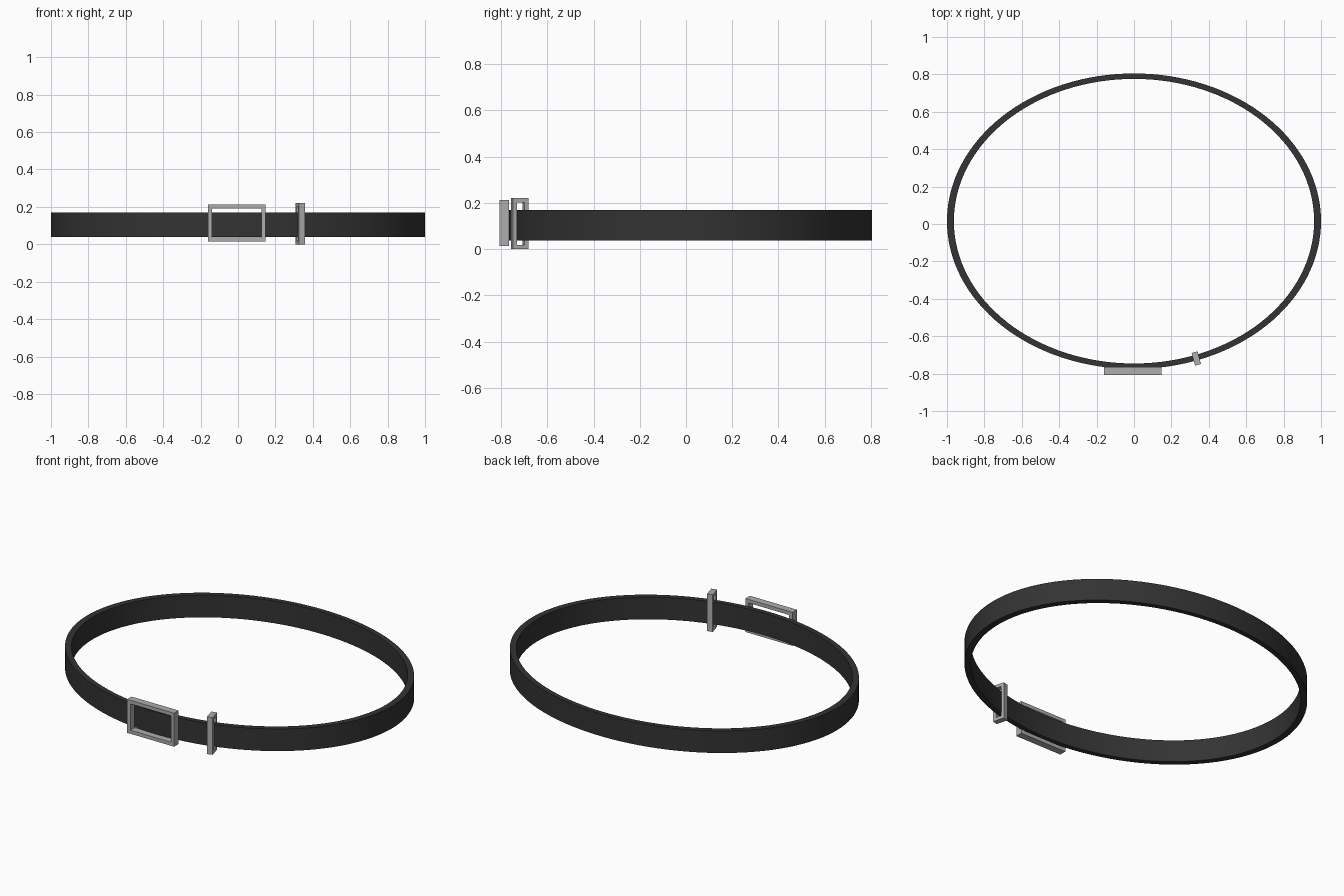
import bpy, bmesh, math
from mathutils import Matrix

if "Cube" in bpy.data.objects:
    bpy.data.objects.remove(bpy.data.objects["Cube"])


def material(name, value):
    m = bpy.data.materials.new(name)
    m.diffuse_color = (value, value, value, 1)
    m.use_nodes = True
    m.node_tree.nodes["Principled BSDF"].inputs["Base Color"].default_value = m.diffuse_color
    return m


LEATHER = material("black leather", 0.033)
METAL = material("grey metal", 0.42)


def finish(bm, name, mat):
    bmesh.ops.recalc_face_normals(bm, faces=bm.faces)
    mesh = bpy.data.meshes.new(name)
    bm.to_mesh(mesh)
    bm.free()
    obj = bpy.data.objects.new(name, mesh)
    bpy.context.collection.objects.link(obj)
    mesh.materials.append(mat)
    return obj


def bridge_loops(bm, loops):
    """Join closed loops of points into a ring-shaped solid."""
    rings = [[bm.verts.new(p) for p in loop] for loop in loops]
    for a, b in zip(rings, rings[1:] + rings[:1]):
        n = len(a)
        for i in range(n):
            j = (i + 1) % n
            bm.faces.new((a[i], a[j], b[j], b[i]))


def frame(name, width, height, depth, bar, location, angle=0):
    """Rectangular frame in the local xz plane, extruded along local y."""
    def rect(inset, y):
        w, h = width / 2 - inset, height / 2 - inset
        return [(-w, y, -h), (w, y, -h), (w, y, h), (-w, y, h)]
    bm = bmesh.new()
    d = depth / 2
    bridge_loops(bm, [rect(0, -d), rect(0, d), rect(bar, d), rect(bar, -d)])
    bm.transform(Matrix.Translation(location) @ Matrix.Rotation(angle, 4, 'Z'))
    return finish(bm, name, METAL)


# Oval strap
def oval(scale, z, n=128):
    return [(scale * math.cos(2 * math.pi * i / n),
             0.015 + 0.79 * scale * math.sin(2 * math.pi * i / n), z) for i in range(n)]


bm = bmesh.new()
bridge_loops(bm, [oval(1, 0.038), oval(1, 0.169), oval(0.963, 0.169), oval(0.963, 0.038)])
strap = finish(bm, "strap", LEATHER)
bpy.context.view_layer.objects.active = strap
strap.select_set(True)
bpy.ops.object.shade_smooth_by_angle(angle=math.radians(30))

# Buckle at the front
frame("buckle", 0.308, 0.198, 0.042, 0.021, (-0.007, -0.786, 0.113))

# Keeper loop wrapped round the strap, turned to follow its curve
frame("keeper_loop", 0.07, 0.22, 0.033, 0.018, (0.333, -0.719, 0.11),
      math.radians(15.4 + 90))
